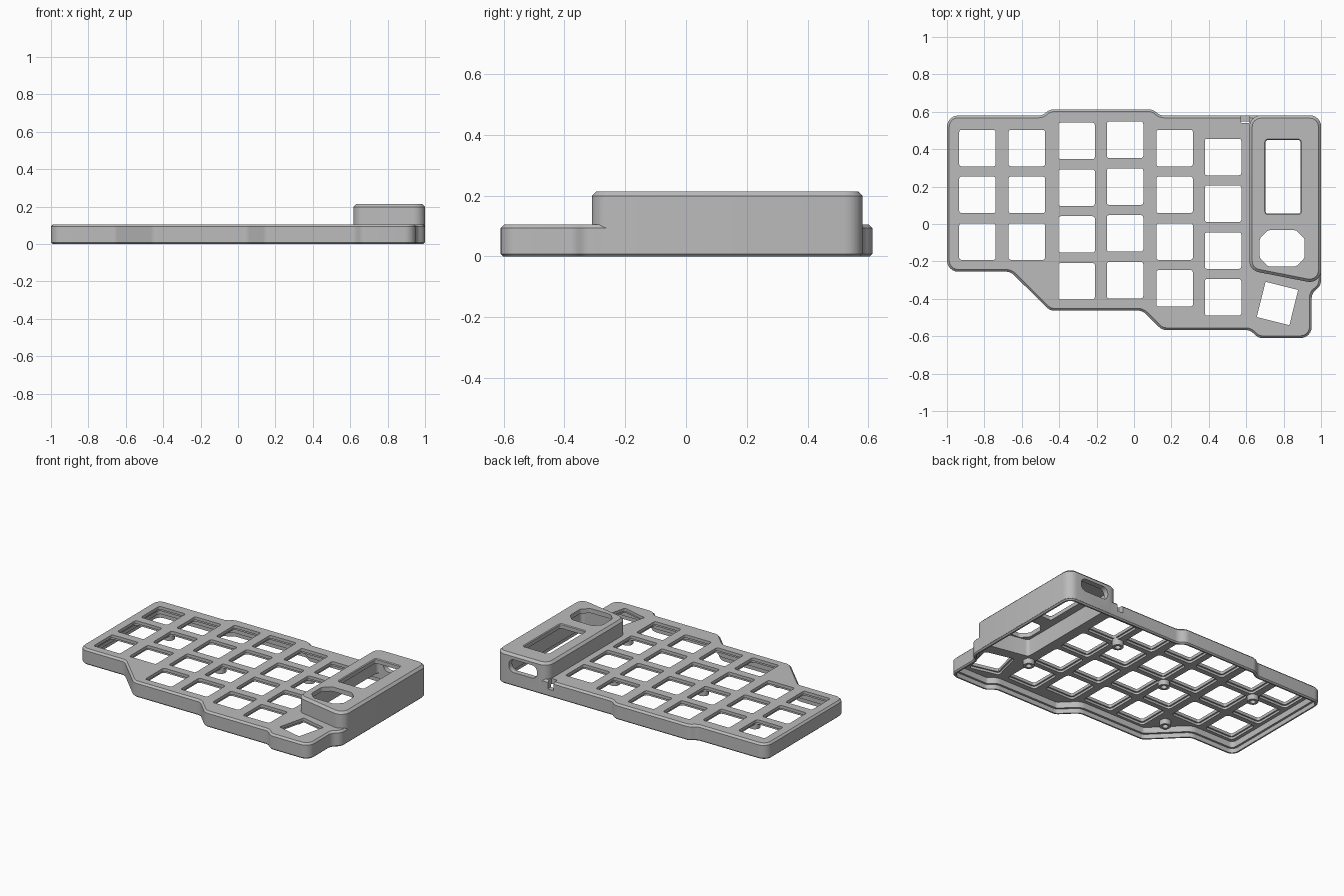
import bpy, bmesh, math
from mathutils import Matrix, Vector

cube = bpy.data.objects.get("Cube")
if cube:
    bpy.data.objects.remove(cube)

grey = bpy.data.materials.new("plain grey")
grey.use_nodes = True
colour = (0.5, 0.5, 0.5, 1)
grey.diffuse_color = colour
grey.node_tree.nodes["Principled BSDF"].inputs["Base Color"].default_value = colour


def rounded(points, inset, radius, steps=6):
    """Inset a counter-clockwise outline and round its corners."""
    pts = [Vector(p) for p in points]
    n = len(pts)
    moved = []
    for i in range(n):
        a = (pts[i] - pts[i - 1]).normalized()
        b = (pts[(i + 1) % n] - pts[i]).normalized()
        na, nb = Vector((-a.y, a.x)), Vector((-b.y, b.x))
        moved.append(pts[i] + (na + nb) * inset / (1 + na.dot(nb)))
    ring = []
    for i in range(n):
        p, before, after = moved[i], moved[i - 1] - moved[i], moved[(i + 1) % n] - moved[i]
        convex = before.cross(after) < 0
        r = max(radius - inset if convex else radius + inset, 0.004)
        half = (math.pi - before.angle(after)) / 2
        t = min(r * math.tan(half), 0.45 * min(before.length, after.length))
        r = t / math.tan(half)
        u, v = before.normalized(), after.normalized()
        centre = p + (u + v).normalized() * (r / math.cos(half))
        start = p + u * t - centre
        turn = 2 * half * (1 if convex else -1)
        for k in range(steps + 1):
            ring.append(centre + Matrix.Rotation(turn * k / steps, 2) @ start)
    return ring


def loft(bm, points, levels, radius, move=None):
    """Stack (height, inset) copies of an outline into a closed solid."""
    part = bmesh.new()
    rings = [[part.verts.new((p.x, p.y, z)) for p in rounded(points, d, radius)]
             for z, d in levels]
    for lo, hi in zip(rings, rings[1:]):
        for i in range(len(lo)):
            j = (i + 1) % len(lo)
            part.faces.new((lo[i], lo[j], hi[j], hi[i]))
    part.faces.new(rings[0][::-1])
    part.faces.new(rings[-1])
    bmesh.ops.recalc_face_normals(part, faces=part.faces)
    if move:
        part.transform(move)
    temp = bpy.data.meshes.new("temp")
    part.to_mesh(temp)
    part.free()
    bm.from_mesh(temp)
    bpy.data.meshes.remove(temp)


def rect(x, y, hx, hy, angle=0):
    turn = Matrix.Rotation(math.radians(angle), 2)
    return [Vector((x, y)) + turn @ Vector((sx * hx, sy * hy))
            for sx, sy in ((-1, -1), (1, -1), (1, 1), (-1, 1))]


def finish(name, bm):
    mesh = bpy.data.meshes.new(name)
    bm.to_mesh(mesh)
    bm.free()
    mesh.materials.append(grey)
    obj = bpy.data.objects.new(name, mesh)
    bpy.context.collection.objects.link(obj)
    return obj


def activate(obj):
    bpy.ops.object.select_all(action='DESELECT')
    obj.select_set(True)
    bpy.context.view_layer.objects.active = obj


def combine(target, operation, bm):
    tool = finish("cutter", bm)
    mod = target.modifiers.new("combine", 'BOOLEAN')
    mod.operation, mod.solver, mod.object = operation, 'EXACT', tool
    activate(target)
    bpy.ops.object.modifier_apply(modifier=mod.name)
    bpy.data.objects.remove(tool)


case_outline = [(-1, -.255), (-.66, -.255), (-.45, -.463), (.045, -.463), (.15, -.567),
                (.62, -.567), (.665, -.61), (.95, -.61), (.95, -.37), (1, -.33),
                (1, .58), (.14, .58), (.1, .613), (-.45, .613), (-.49, .58), (-1, .58)]
box_outline = [(.618, -.247), (1, -.322), (1, .58), (.618, .58)]

# Low case with chamfered rims
bm = bmesh.new()
loft(bm, case_outline, [(0, .008), (.008, 0), (.093, 0), (.105, .012)], .06)
case = finish("keyboard_case", bm)

# Raised electronics box
bm = bmesh.new()
loft(bm, box_outline, [(.01, -.001), (.198, -.001), (.213, .014)], .06)
combine(case, 'UNION', bm)

# Hollow underside with a stepped lip
bm = bmesh.new()
loft(bm, case_outline, [(-.02, .018), (.03, .018), (.03, .032), (.07, .032)], .06)
combine(case, 'DIFFERENCE', bm)

# Hollow of the raised box
bm = bmesh.new()
loft(bm, box_outline, [(.05, .035), (.183, .035)], .06)
combine(case, 'DIFFERENCE', bm)

# Key openings, wider underneath: column x, top row y, row count
bm = bmesh.new()
key_levels = [(.05, -.01), (.085, -.01), (.085, 0), (.13, 0)]
columns = [(-.837, .406, 3), (-.573, .406, 3), (-.307, .444, 4),
           (-.048, .45, 4), (.217, .406, 4), (.476, .358, 4)]
for x, top, rows in columns:
    for row in range(rows):
        loft(bm, rect(x, top - .25 * row, .0975, .0975), key_levels, .012)
loft(bm, rect(.767, -.425, .09, .0975, -14), key_levels, .006)
combine(case, 'DIFFERENCE', bm)

# Display window, knob opening, rear port and small switch notch
bm = bmesh.new()
loft(bm, rect(.797, .252, .093, .197), [(.15, 0), (.208, 0), (.22, -.012)], .012)
x, y, hx, hy, cut = .792, -.13, .12, .097, .045
knob = [(x - hx + cut, y - hy), (x + hx - cut, y - hy), (x + hx, y - hy + cut),
        (x + hx, y + hy - cut), (x + hx - cut, y + hy), (x - hx + cut, y + hy),
        (x - hx, y + hy - cut), (x - hx, y - hy + cut)]
loft(bm, knob, [(.15, 0), (.24, 0)], .03)
upright = Matrix.Translation((.8, 0, .135)) @ Matrix.Rotation(math.pi / 2, 4, 'X')
loft(bm, rect(0, 0, .105, .043), [(-.65, 0), (-.52, 0)], .042, upright)
loft(bm, rect(.595, .58, .022, .04), [(.05, 0), (.13, 0)], .005)
combine(case, 'DIFFERENCE', bm)

# Hollow screw posts under the plate
bm = bmesh.new()
for x, y in [(.615, -.26), (.347, .26), (-.178, .07), (-.705, .28), (-.49, -.29)]:
    loft(bm, rect(x, y, .034, .034),
         [(.088, 0), (.035, 0), (.035, .016), (.075, .016)], .034)
posts = finish("screw_posts", bm)

for obj in (case, posts):
    activate(obj)
    bpy.ops.object.shade_smooth_by_angle(angle=math.radians(30))
